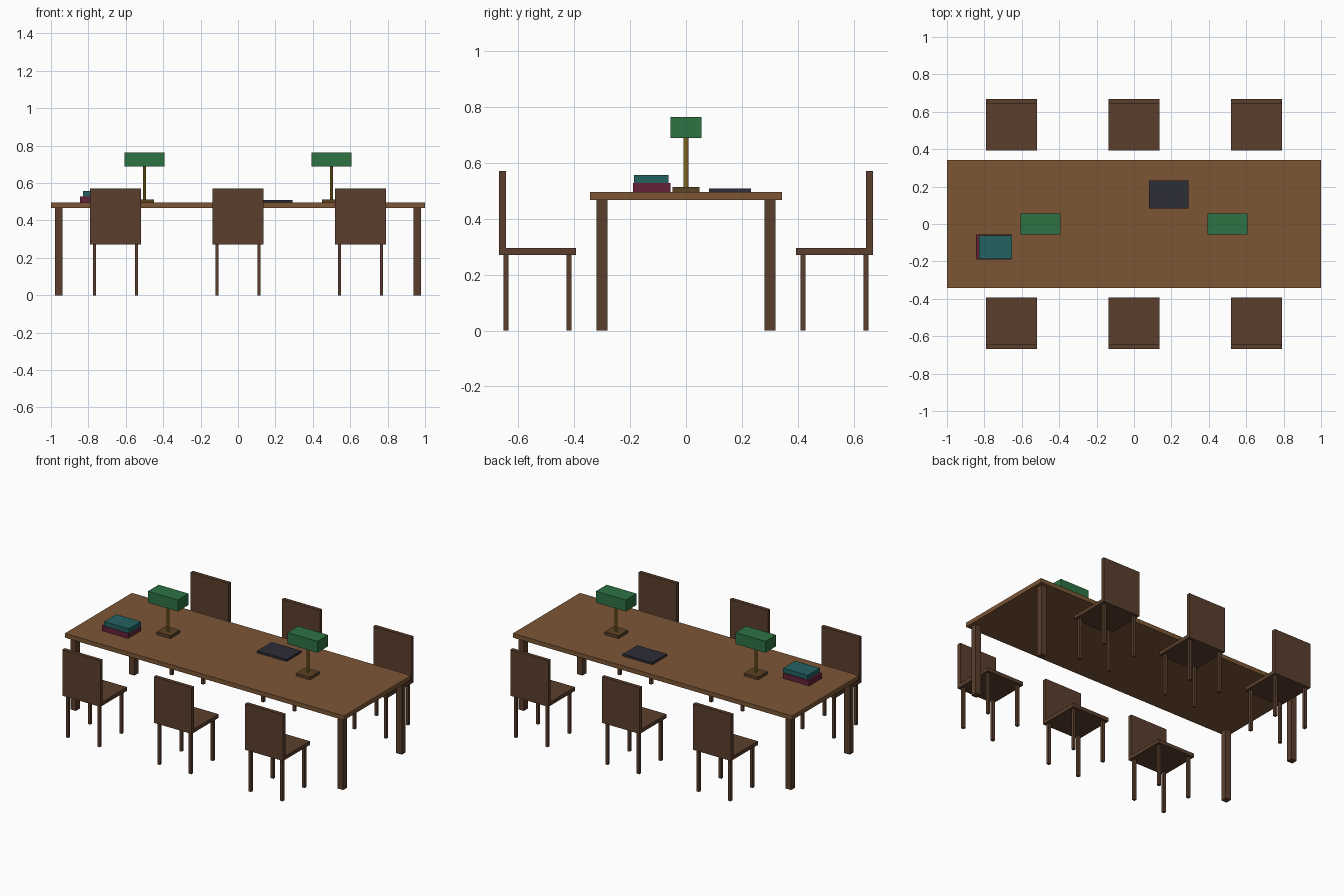
import bpy

if "Cube" in bpy.data.objects:
    bpy.data.objects.remove(bpy.data.objects["Cube"])


def material(name, rgb):
    """Flat colour from 0-255 sRGB, stored as linear."""
    m = bpy.data.materials.new(name)
    lin = [(c / 255 / 12.92) if c < 11 else ((c / 255 + 0.055) / 1.055) ** 2.4 for c in rgb]
    m.diffuse_color = (*lin, 1)
    m.use_nodes = True
    m.node_tree.nodes["Principled BSDF"].inputs["Base Color"].default_value = m.diffuse_color
    return m


TABLE = material("oak_brown", (124, 86, 53))
DARK = material("dark_wood", (91, 63, 45))
BASE = material("bronze_brown", (92, 66, 38))
BRASS = material("brass", (165, 130, 45))
GREEN = material("shade_green", (45, 114, 67))
TEAL = material("teal_cover", (35, 97, 97))
MAROON = material("maroon_cover", (100, 34, 56))
NAVY = material("dark_slate", (45, 45, 56))


def box(name, mat, x, y, z):
    """Box spanning the (min, max) pairs x, y, z."""
    bpy.ops.mesh.primitive_cube_add(size=1, location=[(a + b) / 2 for a, b in (x, y, z)])
    ob = bpy.context.object
    ob.name = name
    ob.scale = [b - a for a, b in (x, y, z)]
    bpy.ops.object.transform_apply(location=False, rotation=False, scale=True)
    ob.data.materials.append(mat)
    return ob


def around(c, half):
    return (c - half, c + half)


TOP = 0.495   # table surface height
SEAT = 0.295  # chair seat height

# Table
box("table_top", TABLE, (-1, 1), (-0.343, 0.343), (0.467, TOP))
for sx in (-1, 1):
    for sy in (-1, 1):
        box("table_leg", DARK, around(sx * 0.958, 0.02), around(sy * 0.3, 0.02), (0, 0.467))

# Three chairs on each long side, backs facing outwards
for side in (-1, 1):
    cy = side * 0.531
    for cx in (-0.655, 0, 0.655):
        box("chair_seat", DARK, around(cx, 0.136), around(cy, 0.137), (0.271, SEAT))
        box("chair_back", DARK, around(cx, 0.136), around(side * 0.656, 0.012), (SEAT, 0.57))
        for sx in (-1, 1):
            for sy in (-1, 1):
                box("chair_leg", DARK, around(cx + sx * 0.1125, 0.009),
                    around(cy + sy * 0.1125, 0.009), (0, 0.271))

# Two desk lamps
for cx in (-0.5, 0.5):
    box("lamp_base", BASE, around(cx, 0.05), around(0, 0.049), (TOP, 0.513))
    bpy.ops.mesh.primitive_cylinder_add(vertices=8, radius=0.009, depth=0.177,
                                        location=(cx, 0, 0.6015))
    pole = bpy.context.object
    pole.name = "lamp_pole"
    pole.data.materials.append(BRASS)
    box("lamp_shade", GREEN, around(cx, 0.107), around(0, 0.055), (0.689, 0.763))

# Stacked books and a closed laptop
box("lower_book", MAROON, (-0.844, -0.655), (-0.189, -0.055), (TOP, 0.528))
box("upper_book", TEAL, (-0.829, -0.652), (-0.186, -0.062), (0.528, 0.557))
box("laptop", NAVY, (0.079, 0.291), (0.082, 0.232), (TOP, 0.508))
